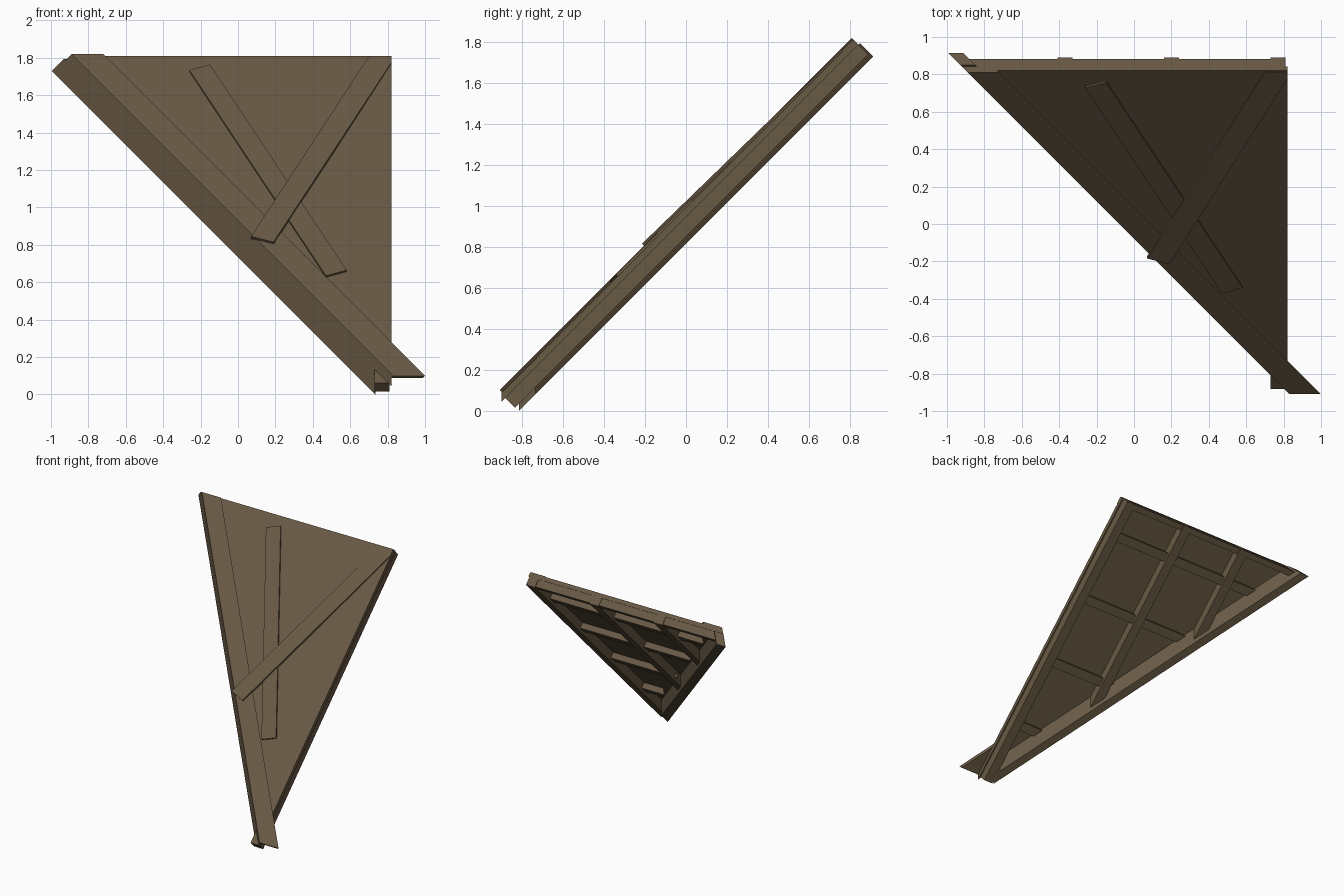
import bpy, bmesh

if "Cube" in bpy.data.objects:
    bpy.data.objects.remove(bpy.data.objects["Cube"])

# Roof pitch is 45 degrees. Every part is a slab lying in the slope:
#   w = z - y  (height through the roof thickness)
#   s = y + z  (position up the slope)
#   c = x + y  (vertical plane parallel to the hip edge)
wood = bpy.data.materials.new("weathered_brown_wood")
wood.diffuse_color = (0.140, 0.100, 0.058, 1)
wood.use_nodes = True
wood.node_tree.nodes["Principled BSDF"].inputs["Base Color"].default_value = wood.diffuse_color


def corner(w, x=None, s=None, c=None, dw=0.0):
    """Point at level w fixed by two of x, s, c."""
    w += dw
    if s is None:
        y = c - x
    else:
        y = (s - w) / 2
        if x is None:
            x = c - y
    return (x, y, y + w)


def slab(name, w0, w1, corners):
    bm = bmesh.new()
    low = [bm.verts.new(corner(w0, **k)) for k in corners]
    top = [bm.verts.new(corner(w1, **k)) for k in corners]
    n = len(corners)
    bm.faces.new(low[::-1])
    bm.faces.new(top)
    for i in range(n):
        j = (i + 1) % n
        bm.faces.new((low[i], low[j], top[j], top[i]))
    bmesh.ops.recalc_face_normals(bm, faces=bm.faces[:])
    me = bpy.data.meshes.new(name)
    bm.to_mesh(me)
    bm.free()
    me.materials.append(wood)
    ob = bpy.data.objects.new(name, me)
    bpy.context.collection.objects.link(ob)
    return ob


S_TOP, S_LOW = 2.63, -0.81     # upper and lower ends of the slope
HIP, HIP_IN = -0.08, 0.0       # outer and inner faces of the hip beam
W_SHEET = 0.945                # underside of the roof sheet

# Triangular roof sheet
slab("roof_sheet", W_SHEET, 0.99, [
    dict(c=HIP, s=S_TOP), dict(x=0.82, s=S_TOP), dict(x=0.82, c=HIP)])

# Hip trim board on top of the sheet
slab("hip_trim_board", 0.985, 1.01, [
    dict(c=HIP, s=S_TOP), dict(c=0.09, s=S_TOP),
    dict(c=0.09, s=S_LOW), dict(c=HIP, s=S_LOW)])

# Hip beam with vertical sides
slab("hip_beam", 0.815, W_SHEET, [
    dict(c=HIP, s=2.645), dict(c=HIP_IN, s=2.645),
    dict(c=HIP_IN, x=0.735), dict(c=HIP, x=0.735)])

# Full-length edge rafter
slab("edge_rafter", 0.85, W_SHEET, [
    dict(x=0.73, s=S_TOP), dict(x=0.81, s=S_TOP),
    dict(x=0.81, s=-0.82), dict(x=0.73, s=-0.82)])

# Shorter rafters running down to the hip
for i, x in enumerate((-0.41, 0.16)):
    slab(f"jack_rafter_{i + 1}", 0.85, W_SHEET, [
        dict(x=x, s=S_TOP), dict(x=x + 0.08, s=S_TOP),
        dict(x=x + 0.08, c=HIP_IN - 0.01), dict(x=x, c=HIP_IN - 0.01)])

# Ridge board between the rafter tops
slab("ridge_board", 0.86, W_SHEET, [
    dict(c=HIP_IN - 0.01, s=S_TOP - 0.005), dict(x=0.74, s=S_TOP - 0.005),
    dict(x=0.74, s=2.56), dict(c=HIP_IN - 0.01, s=2.56)])

# Cross battens under the sheet
for i, s in enumerate((2.22, 1.45, 0.67, -0.12)):
    slab(f"batten_{i + 1}", 0.88, W_SHEET, [
        dict(c=0.05, s=s + 0.05), dict(x=0.74, s=s + 0.05),
        dict(x=0.74, s=s - 0.05), dict(c=0.05, s=s - 0.05)])


# Loose repair planks, outlined by (x, z) as seen from the front
def plank(name, w0, w1, outline, tilt=0.0):
    ks = []
    for x, z in outline:
        dw = -tilt * (z - 0.82)
        ks.append(dict(x=x, s=2 * z - (w1 + dw), dw=dw))
    slab(name, w0, w1, ks)


plank("lower_repair_plank", 0.98, 1.007,
      [(-0.26, 1.735), (-0.15, 1.765), (0.58, 0.665), (0.47, 0.635)])
plank("upper_repair_plank", 1.005, 1.03,
      [(0.07, 0.845), (0.19, 0.815), (0.82, 1.775), (0.82, 1.81), (0.70, 1.81)],
      tilt=0.032)
